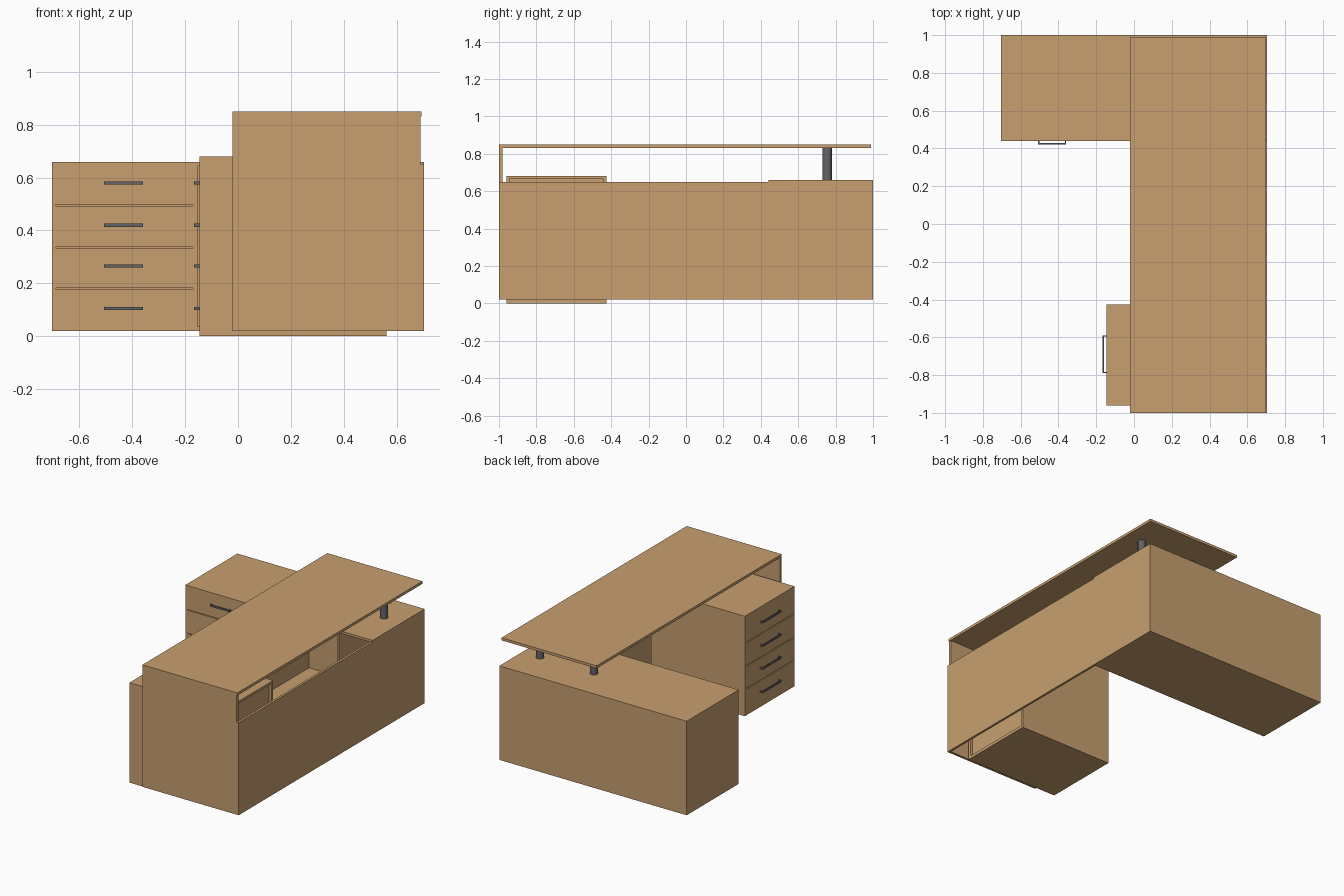
import bpy

if "Cube" in bpy.data.objects:
    bpy.data.objects.remove(bpy.data.objects["Cube"])


def material(name, color):
    m = bpy.data.materials.new(name)
    m.diffuse_color = (*color, 1)
    m.use_nodes = True
    m.node_tree.nodes["Principled BSDF"].inputs["Base Color"].default_value = m.diffuse_color
    return m


WOOD = material("wood", (0.58, 0.35, 0.16))
METAL = material("dark_metal", (0.13, 0.13, 0.14))


def box(name, x0, x1, y0, y1, z0, z1, mat=WOOD):
    bpy.ops.mesh.primitive_cube_add(
        size=1, location=((x0 + x1) / 2, (y0 + y1) / 2, (z0 + z1) / 2))
    o = bpy.context.object
    o.name = name
    o.scale = (x1 - x0, y1 - y0, z1 - z0)
    bpy.ops.object.transform_apply(location=False, rotation=False, scale=True)
    o.data.materials.append(mat)
    return o


T = 0.016   # board thickness
GAP = 0.005
HANDLE_Z = (0.105, 0.265, 0.42, 0.58)
SEAMS = (0.036, 0.18, 0.335, 0.495, 0.644)

# Raised desk top, its end panel and the long modesty panel
box("desk_top", -0.02, 0.695, -1.0, 0.99, 0.832, 0.85)
box("end_panel", -0.02, 0.69, -1.0, -0.982, 0.02, 0.832)
box("modesty_panel", 0.689, 0.705, -1.0, 1.0, 0.02, 0.65)

# Posts holding the desk top above the return cabinet
for i, x in enumerate((0.165, 0.57)):
    bpy.ops.mesh.primitive_cylinder_add(
        vertices=32, radius=0.025, depth=0.172, location=(x, 0.755, 0.746))
    post = bpy.context.object
    post.name = f"support_post_{i + 1}"
    post.data.materials.append(METAL)
    bpy.ops.object.shade_smooth_by_angle()

# Return cabinet: drawers on one end, open niches on the other
box("return_top", -0.705, 0.705, 0.44, 1.0, 0.644, 0.66)
box("return_bottom", -0.705, 0.689, 0.44, 1.0, 0.02, 0.036)
box("return_back", -0.689, 0.689, 0.984, 1.0, 0.036, 0.644)
for name, x in (("return_end", -0.705), ("return_divider_1", -0.17),
                ("return_divider_2", 0.436)):
    y1 = 1.0 if x < -0.5 else 0.984
    box(name, x, x + T, 0.44, y1, 0.036, 0.644)

# Drawer pedestal: open-framed rear with a recessed back panel
box("pedestal_top", -0.145, 0.562, -0.96, -0.425, 0.664, 0.68)
box("pedestal_bottom", -0.145, 0.562, -0.96, -0.425, 0.0, 0.02)
for i, y in enumerate((-0.96, -0.425 - T)):
    box(f"pedestal_side_{i + 1}", -0.145, 0.562, y, y + T, 0.02, 0.664)
box("pedestal_back", 0.53, 0.542, -0.944, -0.441, 0.02, 0.664)

# Flush drawer fronts with narrow gaps, and bar handles
for i, hz in enumerate(HANDLE_Z):
    n = i + 1
    z0 = SEAMS[i] + (GAP / 2 if i else 0)
    z1 = SEAMS[i + 1] - (GAP / 2 if i < 3 else 0)
    box(f"return_drawer_{n}", -0.689, -0.17, 0.44, 0.456, z0, z1)
    pz0 = 0.02 if i == 0 else z0
    pz1 = 0.664 if i == 3 else z1
    box(f"pedestal_drawer_{n}", -0.145, -0.129, -0.944, -0.441, pz0, pz1)

    h0, h1 = hz - 0.006, hz + 0.006
    box(f"return_handle_{n}", -0.507, -0.36, 0.422, 0.428, h0, h1, METAL)
    for x in (-0.507, -0.366):
        box(f"return_handle_leg_{n}", x, x + 0.006, 0.428, 0.44, h0, h1, METAL)
    box(f"pedestal_handle_{n}", -0.166, -0.160, -0.79, -0.59, h0, h1, METAL)
    for y in (-0.79, -0.596):
        box(f"pedestal_handle_leg_{n}", -0.160, -0.145, y, y + 0.006, h0, h1, METAL)

# Drawer box backing behind the fronts
box("return_drawer_core", -0.689, -0.17, 0.456, 0.47, 0.036, 0.644)
box("pedestal_drawer_core", -0.129, -0.115, -0.944, -0.441, 0.02, 0.664)
